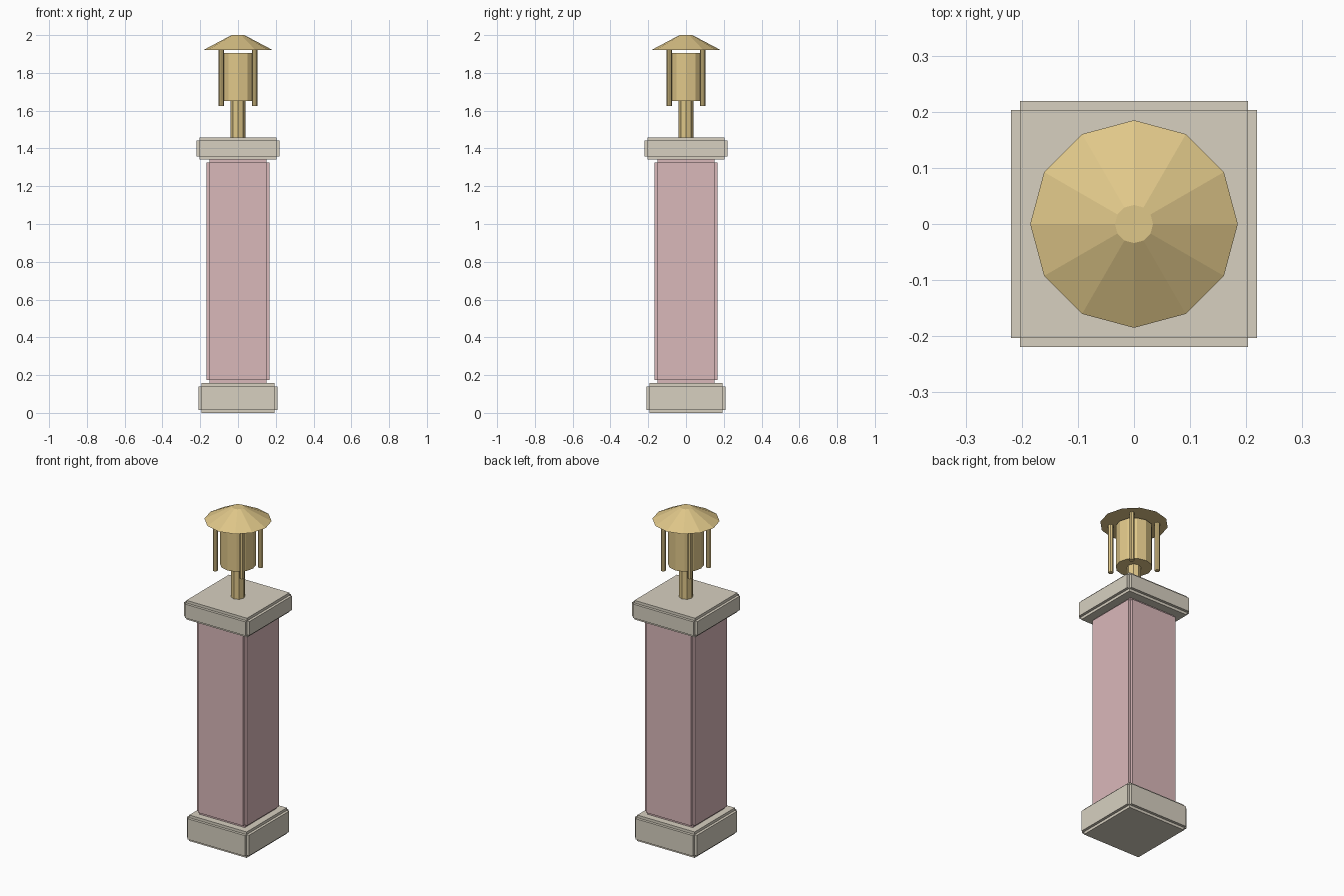
import bpy
import bmesh
from mathutils import Matrix, Vector

cube = bpy.data.objects.get("Cube")
if cube:
    bpy.data.objects.remove(cube, do_unlink=True)


def make_material(name, rgb):
    mat = bpy.data.materials.new(name)
    mat.use_nodes = True
    mat.diffuse_color = (*rgb, 1)
    mat.node_tree.nodes["Principled BSDF"].inputs["Base Color"].default_value = (*rgb, 1)
    return mat


stone = make_material("pale stone", (0.68, 0.63, 0.53))
pink = make_material("dusty pink", (0.70, 0.48, 0.49))
brass = make_material("brass", (0.74, 0.57, 0.25))


def finish(bm, name, mat):
    mesh = bpy.data.meshes.new(name)
    bm.to_mesh(mesh)
    bm.free()
    mesh.materials.append(mat)
    obj = bpy.data.objects.new(name, mesh)
    bpy.context.collection.objects.link(obj)
    return obj


def notched_block(name, half, bottom, top, mat, notch=0.016):
    """Square block with stepped edges: three boxes, each full size along one axis."""
    bm = bmesh.new()
    full = Vector((2 * half, 2 * half, top - bottom))
    for axis in range(3):
        size = full - Vector((2 * notch,) * 3)
        size[axis] = full[axis]
        place = Matrix.Translation((0, 0, (bottom + top) / 2))
        bmesh.ops.create_cube(bm, size=1, matrix=place @ Matrix.Diagonal((*size, 1)))
    return finish(bm, name, mat)


def prism(name, sides, r_bottom, r_top, bottom, top, mat, x=0, y=0):
    """Upright faceted cylinder or cone with a vertex on the +x axis."""
    bm = bmesh.new()
    ret = bmesh.ops.create_cone(
        bm, cap_ends=True, segments=sides, radius1=r_bottom, radius2=r_top,
        depth=top - bottom, matrix=Matrix.Translation((x, y, (bottom + top) / 2)))
    return finish(bm, name, mat)


# Masonry: plinth, shaft and capping slab
notched_block("base", 0.208, 0, 0.157, stone)
notched_block("column", 0.167, 0.157, 1.341, pink)
notched_block("cap", 0.219, 1.341, 1.457, stone)

# Flue pipe, canister and conical cowl
prism("flue_pipe", 8, 0.039, 0.039, 1.45, 1.652, brass)
prism("canister", 12, 0.1, 0.1, 1.652, 1.905, brass)
prism("cowl", 12, 0.185, 0.034, 1.92, 2.0, brass)

# Four rods that carry the cowl
for side, sx in (("right", -1), ("left", 1)):
    for end, sy in (("front", -1), ("back", 1)):
        prism(f"{end}_{side}_rod", 8, 0.0145, 0.0145, 1.625, 1.925, brass,
              0.089 * sx, 0.089 * sy)
